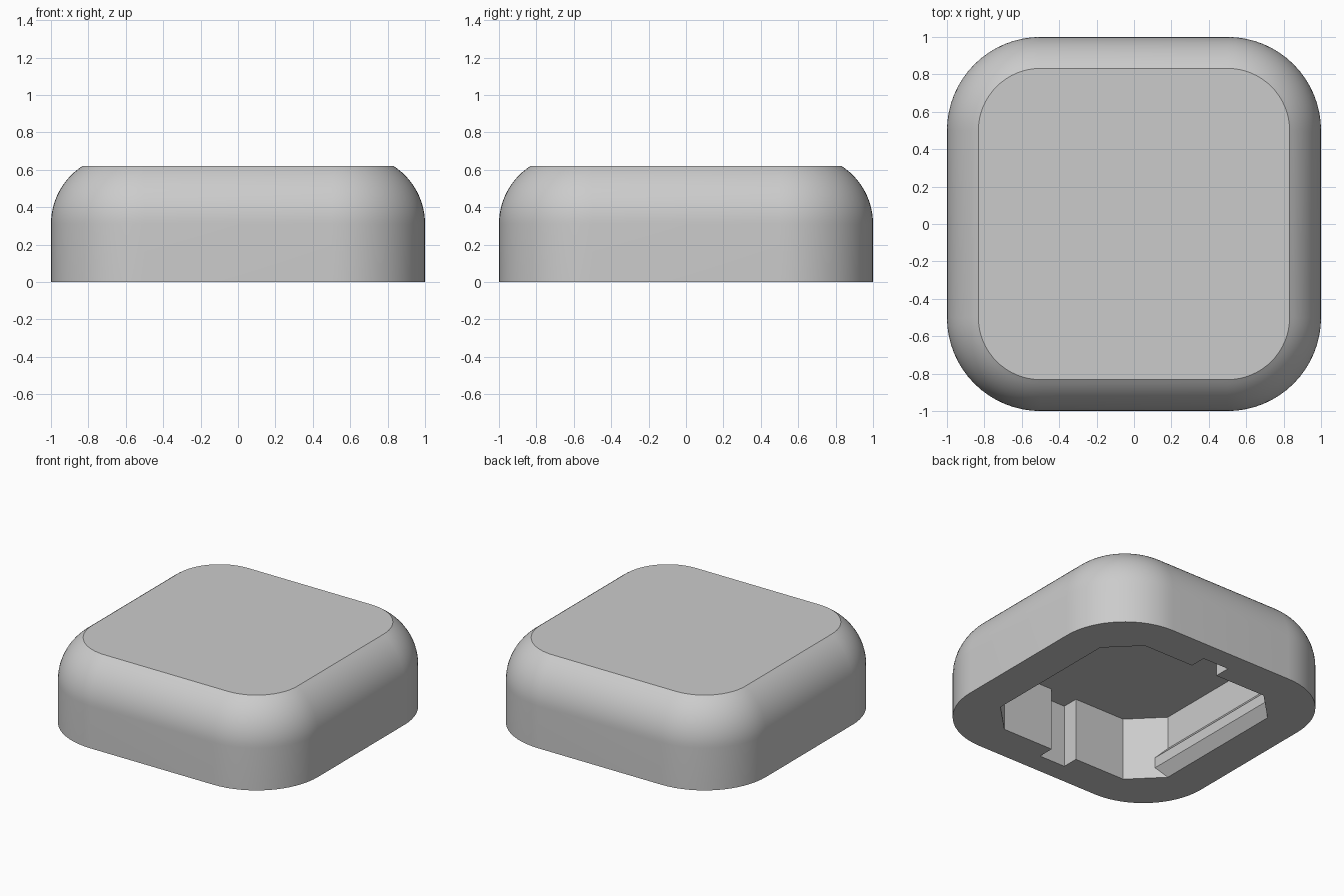
import bpy, bmesh
from math import sin, cos, radians, asin

old = bpy.data.objects.get("Cube")
if old:
    bpy.data.objects.remove(old)

HEIGHT, SHOULDER, CORNER, FILLET = 0.62, 0.31, 0.5, 0.37
WALL, CHAMFER, DEPTH = 0.725, 0.515, 0.46

grey = bpy.data.materials.new("light_grey")
grey.use_nodes = True
colour = (0.6, 0.6, 0.6, 1)
grey.diffuse_color = colour
grey.node_tree.nodes["Principled BSDF"].inputs["Base Color"].default_value = colour


def skin(name, rings):
    """Join equal rings of points into a closed solid with capped ends."""
    bm = bmesh.new()
    loops = [[bm.verts.new(p) for p in ring] for ring in rings]
    n = len(loops[0])
    for a, b in zip(loops, loops[1:]):
        for i in range(n):
            j = (i + 1) % n
            bm.faces.new((a[i], a[j], b[j], b[i]))
    bm.faces.new(loops[0][::-1])
    bm.faces.new(loops[-1])
    bmesh.ops.recalc_face_normals(bm, faces=bm.faces)
    mesh = bpy.data.meshes.new(name)
    bm.to_mesh(mesh)
    bm.free()
    mesh.materials.append(grey)
    obj = bpy.data.objects.new(name, mesh)
    bpy.context.collection.objects.link(obj)
    return obj


def rounded_square(inset, z, steps=16):
    core, r, points = 1 - CORNER, CORNER - inset, []
    for q, (sx, sy) in enumerate(((1, 1), (-1, 1), (-1, -1), (1, -1))):
        for i in range(steps + 1):
            a = radians(90 * (q + i / steps))
            points.append((sx * core + r * cos(a), sy * core + r * sin(a), z))
    return points


def cut(target, cutter):
    mod = target.modifiers.new("cut", "BOOLEAN")
    mod.operation = "DIFFERENCE"
    mod.solver = "EXACT"
    mod.object = cutter
    bpy.ops.object.select_all(action="DESELECT")
    bpy.context.view_layer.objects.active = target
    target.select_set(True)
    bpy.ops.object.modifier_apply(modifier=mod.name)
    bpy.data.objects.remove(cutter)


# Cover shell: straight skirt, rounded shoulder, flat top
sweep = asin((HEIGHT - SHOULDER) / FILLET)
rings = [rounded_square(0, 0)]
for i in range(15):
    a = sweep * i / 14
    rings.append(rounded_square(FILLET * (1 - cos(a)), SHOULDER + FILLET * sin(a)))
shell = skin("cover_shell", rings)

# Cavity: chamfered square with a notch in the front and back walls
half = [(WALL, -CHAMFER), (WALL, CHAMFER), (CHAMFER, WALL), (0.105, WALL),
        (0.105, 0.845), (-0.105, 0.845), (-0.105, WALL), (-CHAMFER, WALL)]
outline = half + [(-x, -y) for x, y in half]
cavity = skin("cavity_cutter", [[(x, y, z) for x, y in outline] for z in (-0.2, DEPTH)])
cut(shell, cavity)

bpy.ops.object.shade_smooth_by_angle(angle=radians(25))

# Snap ridges along the side walls, ending on the corner chamfers
profile = [(WALL, 0), (0.665, 0.077), (0.665, 0.154), (WALL, 0.22)]
for name, side in (("left_ridge", 1), ("right_ridge", -1)):
    skin(name, [[(side * x, end * (WALL + CHAMFER - x), z) for x, z in profile]
                for end in (-1, 1)])
